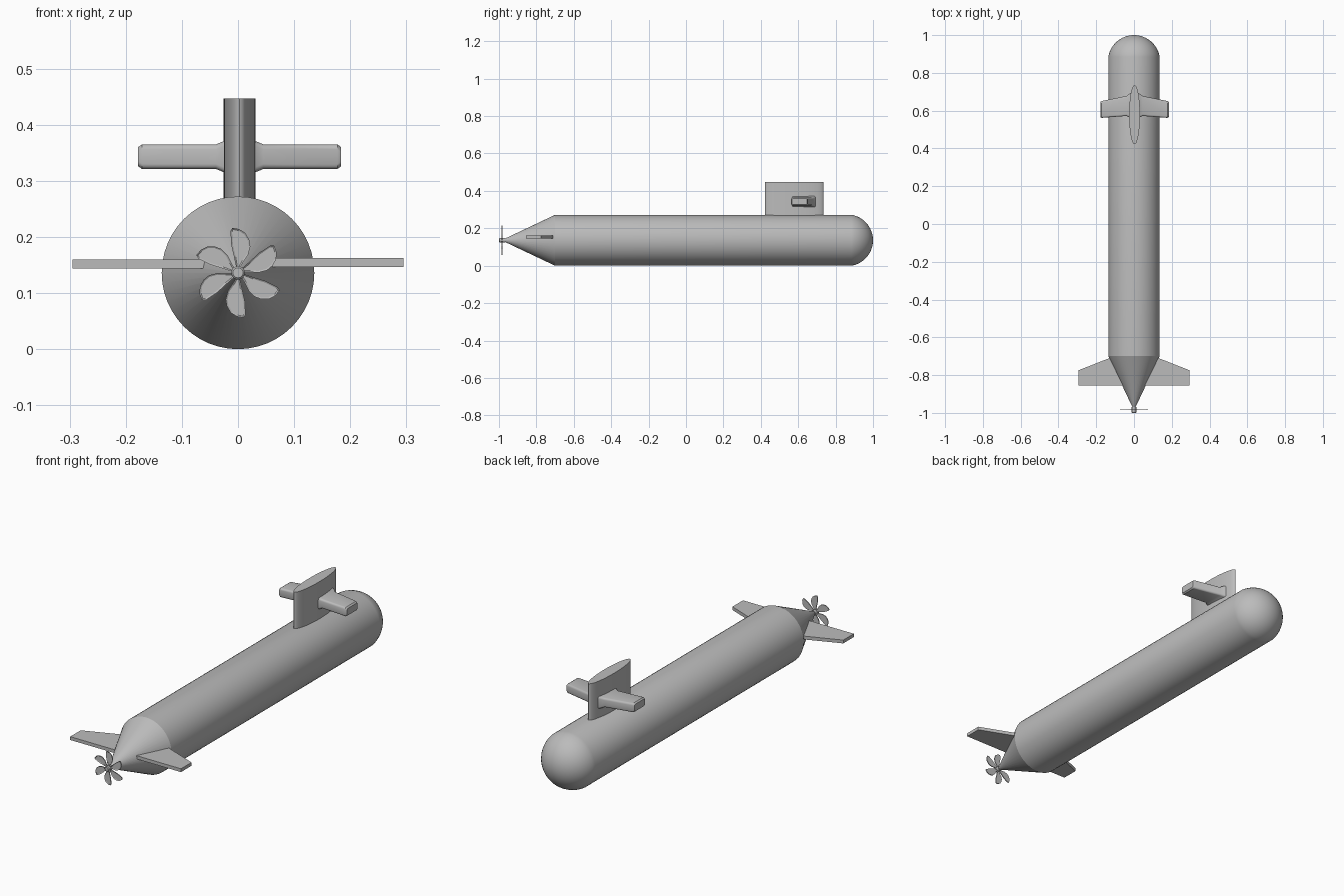
import bpy, bmesh, math
from mathutils import Matrix, Vector

cube = bpy.data.objects.get("Cube")
if cube:
    bpy.data.objects.remove(cube, do_unlink=True)

grey = bpy.data.materials.new("hull grey")
grey.use_nodes = True
grey.diffuse_color = (0.5, 0.5, 0.5, 1)
grey.node_tree.nodes["Principled BSDF"].inputs["Base Color"].default_value = (0.5, 0.5, 0.5, 1)

AXIS_Z = 0.136


def finish(name, bm, smooth=True, angle=30):
    bmesh.ops.recalc_face_normals(bm, faces=bm.faces[:])
    mesh = bpy.data.meshes.new(name)
    bm.to_mesh(mesh)
    bm.free()
    obj = bpy.data.objects.new(name, mesh)
    bpy.context.collection.objects.link(obj)
    mesh.materials.append(grey)
    if smooth:
        bpy.ops.object.select_all(action="DESELECT")
        obj.select_set(True)
        bpy.context.view_layer.objects.active = obj
        bpy.ops.object.shade_smooth_by_angle(angle=math.radians(angle))
    return obj


def lathe(name, profile, sides, angle=30):
    """Turn (radius, y) points round the long axis of the hull."""
    bm = bmesh.new()
    verts = [bm.verts.new((r, y, AXIS_Z)) for r, y in profile]
    edges = [bm.edges.new(pair) for pair in zip(verts, verts[1:])]
    bmesh.ops.spin(bm, geom=verts + edges, cent=(0, 0, AXIS_Z), axis=(0, 1, 0),
                   angle=math.tau, steps=sides)
    bmesh.ops.remove_doubles(bm, verts=bm.verts[:], dist=1e-5)
    return finish(name, bm, angle=angle)


def prism(bm, outline, offset):
    """Extrude a closed outline of 3D points along an offset."""
    face = bm.faces.new([bm.verts.new(p) for p in outline])
    new = bmesh.ops.extrude_face_region(bm, geom=[face])["geom"]
    moved = [v for v in new if isinstance(v, bmesh.types.BMVert)]
    bmesh.ops.translate(bm, verts=moved, vec=offset)
    return [f for f in new if isinstance(f, bmesh.types.BMFace)][0]


# Hull: tail cone, straight body and a spherical-cap nose
RADIUS, CAP_Y = 0.136, 0.885
cap_h = 1 - CAP_Y
cap_r = (RADIUS ** 2 + cap_h ** 2) / (2 * cap_h)
cap_angle = math.asin(RADIUS / cap_r)
profile = [(0, -0.972), (0.008, -0.97), (RADIUS, -0.7), (RADIUS, CAP_Y)]
for i in range(1, 13):
    a = cap_angle * (1 - i / 12)
    profile.append((cap_r * math.sin(a), 1 - cap_r + cap_r * math.cos(a)))
lathe("hull", profile, 48, angle=20)

# Sail: upright lens-shaped tower
bm = bmesh.new()
outline = []
for i in range(40):
    a = math.tau * i / 40
    outline.append((0.003 + 0.0285 * math.sin(a), 0.579 + 0.157 * math.cos(a), 0.24))
prism(bm, outline, (0, 0, 0.207))
finish("sail", bm)


# Sail planes: rounded sections lofted from a flared root to the tip
def section(bm, x, back, front, low, high, radius=0.009):
    ring = []
    corners = ((front, high, 0), (back, high, 1), (back, low, 2), (front, low, 3))
    for y, z, quarter in corners:
        cy = y - radius if y == front else y + radius
        cz = z - radius if z == high else z + radius
        for step in range(4):
            a = (quarter + step / 3) * math.pi / 2
            ring.append(bm.verts.new((x, cy + radius * math.cos(a), cz + radius * math.sin(a))))
    return ring


for side, name in ((1, "left_sail_plane"), (-1, "right_sail_plane")):
    bm = bmesh.new()
    rings = [section(bm, 0.003 + side * x, *box) for x, *box in (
        (0.015, 0.560, 0.695, 0.312, 0.374),
        (0.030, 0.566, 0.688, 0.316, 0.370),
        (0.042, 0.572, 0.678, 0.321, 0.365),
        (0.174, 0.562, 0.651, 0.321, 0.365),
        (0.181, 0.566, 0.647, 0.326, 0.360))]
    for a, b in zip(rings, rings[1:]):
        for i in range(len(a)):
            j = (i + 1) % len(a)
            bm.faces.new((a[i], a[j], b[j], b[i]))
    bm.faces.new(rings[0])
    bm.faces.new(rings[-1])
    finish(name, bm, angle=35)

# Tail planes: flat tapered slabs
for side, name in ((1, "left_tail_plane"), (-1, "right_tail_plane")):
    bm = bmesh.new()
    z = 0.145 + 0.0015 * side
    outline = [(side * x, y, z) for x, y in
               ((0.02, -0.855), (0.295, -0.855), (0.295, -0.775), (0.13, -0.71), (0.02, -0.71))]
    prism(bm, outline, (0, 0, 0.016))
    finish(name, bm, smooth=False)

# Propeller hub
lathe("propeller_hub", [(0, -1), (0.009, -1), (0.012, -0.997), (0.012, -0.968), (0, -0.968)], 20)

# Propeller blades: six curved blades with chamfered rims
bm = bmesh.new()
blade = [(-0.003, 0.009), (-0.007, 0.028), (-0.012, 0.05), (-0.0135, 0.074), (-0.010, 0.080),
         (0.002, 0.078), (0.013, 0.071), (0.020, 0.059), (0.022, 0.047), (0.018, 0.032),
         (0.010, 0.020), (0.004, 0.010)]
for i in range(6):
    turn = Matrix.Rotation(math.tau * i / 6, 3, "Y")
    points = [turn @ Vector((x, -0.982, z)) + Vector((0, 0, AXIS_Z)) for x, z in blade]
    front = prism(bm, points, (0, -0.004, 0))
    bmesh.ops.inset_region(bm, faces=[front], thickness=0.003, depth=0.002)
finish("propeller_blades", bm, smooth=False)
